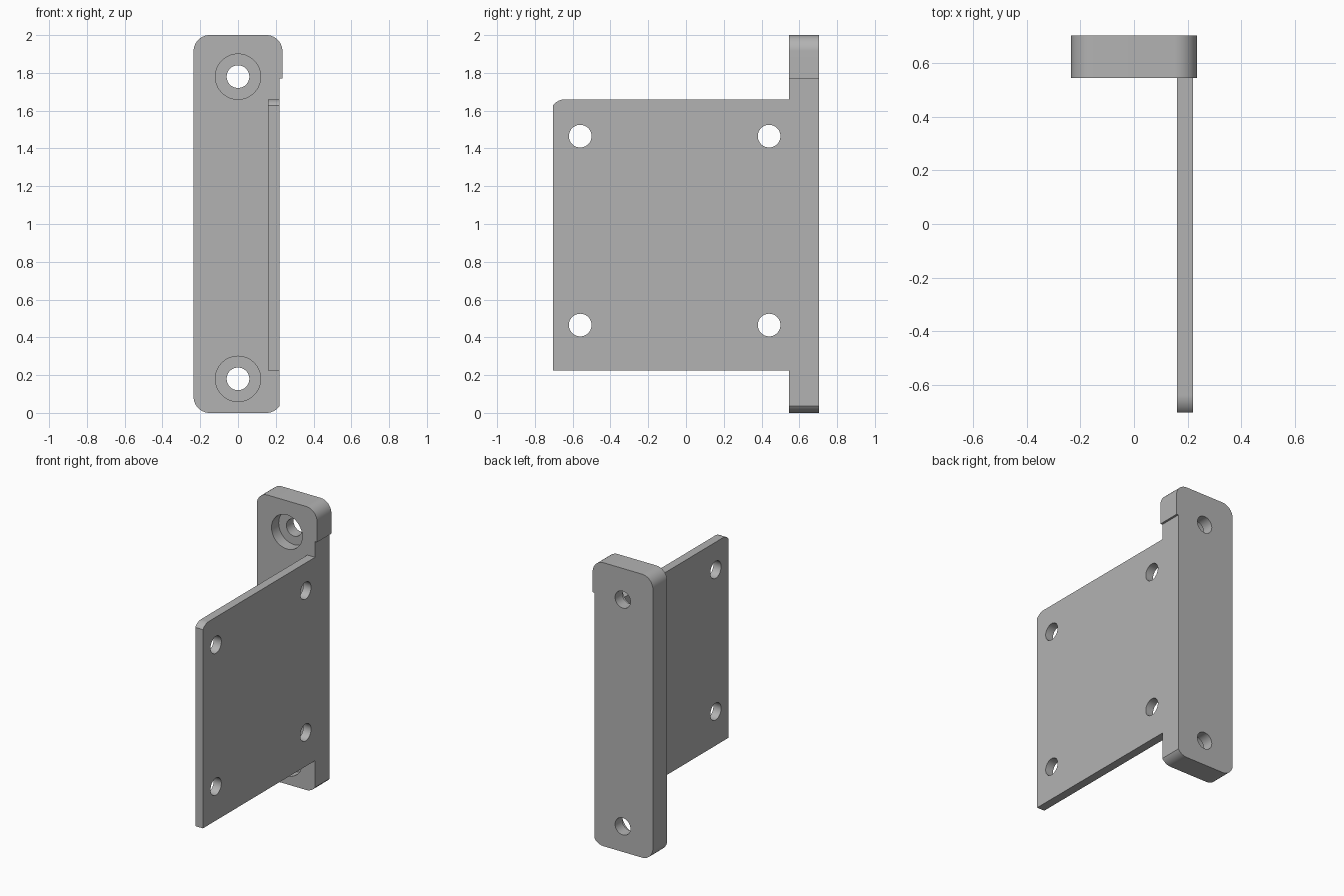
import bpy, bmesh
from math import sin, cos, pi
from mathutils import Vector

if "Cube" in bpy.data.objects:
    bpy.data.objects.remove(bpy.data.objects["Cube"])

grey = bpy.data.materials.new("plain grey")
grey.use_nodes = True
colour = (0.45, 0.45, 0.45, 1)
grey.diffuse_color = colour
grey.node_tree.nodes["Principled BSDF"].inputs["Base Color"].default_value = colour


def arc(u, v, r, start, end, steps=16):
    """Points on an arc, angles in quarter turns."""
    angles = [(start + (end - start) * i / steps) * pi / 2 for i in range(steps + 1)]
    return [(u + r * cos(a), v + r * sin(a)) for a in angles]


def prism(name, outline, axis, low, high):
    """Extrude an outline along x (outline is y, z) or along y (outline is x, z)."""
    bm = bmesh.new()
    place = (lambda u, v: (low, u, v)) if axis == "x" else (lambda u, v: (u, low, v))
    face = bm.faces.new([bm.verts.new(place(u, v)) for u, v in outline])
    shift = Vector((high - low, 0, 0)) if axis == "x" else Vector((0, high - low, 0))
    new = bmesh.ops.extrude_face_region(bm, geom=[face])["geom"]
    bmesh.ops.translate(bm, vec=shift, verts=[g for g in new if isinstance(g, bmesh.types.BMVert)])
    bmesh.ops.recalc_face_normals(bm, faces=bm.faces)
    mesh = bpy.data.meshes.new(name)
    bm.to_mesh(mesh)
    bm.free()
    mesh.materials.append(grey)
    obj = bpy.data.objects.new(name, mesh)
    bpy.context.collection.objects.link(obj)
    return obj


def combine(target, tool, operation):
    mod = target.modifiers.new(operation.title(), "BOOLEAN")
    mod.operation, mod.object, mod.solver = operation, tool, "EXACT"
    bpy.ops.object.select_all(action="DESELECT")
    bpy.context.view_layer.objects.active = target
    target.select_set(True)
    bpy.ops.object.modifier_apply(modifier=mod.name)
    bpy.data.objects.remove(tool)


def drill(target, axis, u, v, r, low, high):
    combine(target, prism("drill_cutter", arc(u, v, r, 0, 4, 48)[:-1], axis, low, high), "DIFFERENCE")


front, back = 0.545, 0.705
half, step, radius = 0.235, 0.22, 0.085

# Mounting bar with rounded corners
c = half - radius
outline = (arc(c, radius, radius, -1, 0) + arc(c, 2 - radius, radius, 0, 1)
           + arc(-c, 2 - radius, radius, 1, 2) + arc(-c, radius, radius, 2, 3))
bracket = prism("mounting_bracket", outline, "y", front, back)

# Shallow step along the lower left side of the bar
relief = [(step, -0.1), (0.4, -0.1), (0.4, 1.77), (step, 1.77)]
combine(bracket, prism("relief_cutter", relief, "y", 0.4, 0.8), "DIFFERENCE")

# Side plate, rounded at its upper front corner
r = 0.08
corner = [p for p in arc(-0.64, 1.58, r, 1, 1.6)]
corner = [(max(y, -back), z) for y, z in corner]
plate = [(-back, 0.225), (0.6, 0.225), (0.6, 1.66)] + corner
combine(bracket, prism("side_plate", plate, "x", 0.16, step), "UNION")

# Counterbored screw holes in the bar
for z in (0.18, 1.78):
    drill(bracket, "y", 0, z, 0.12, 0.4, 0.625)
    drill(bracket, "y", 0, z, 0.06, 0.4, 0.8)

# Four holes in the plate
for y in (-0.56, 0.44):
    for z in (0.465, 1.465):
        drill(bracket, "x", y, z, 0.06, 0.1, 0.3)

bpy.ops.object.select_all(action="DESELECT")
bpy.context.view_layer.objects.active = bracket
bracket.select_set(True)
bpy.ops.object.shade_smooth_by_angle()
